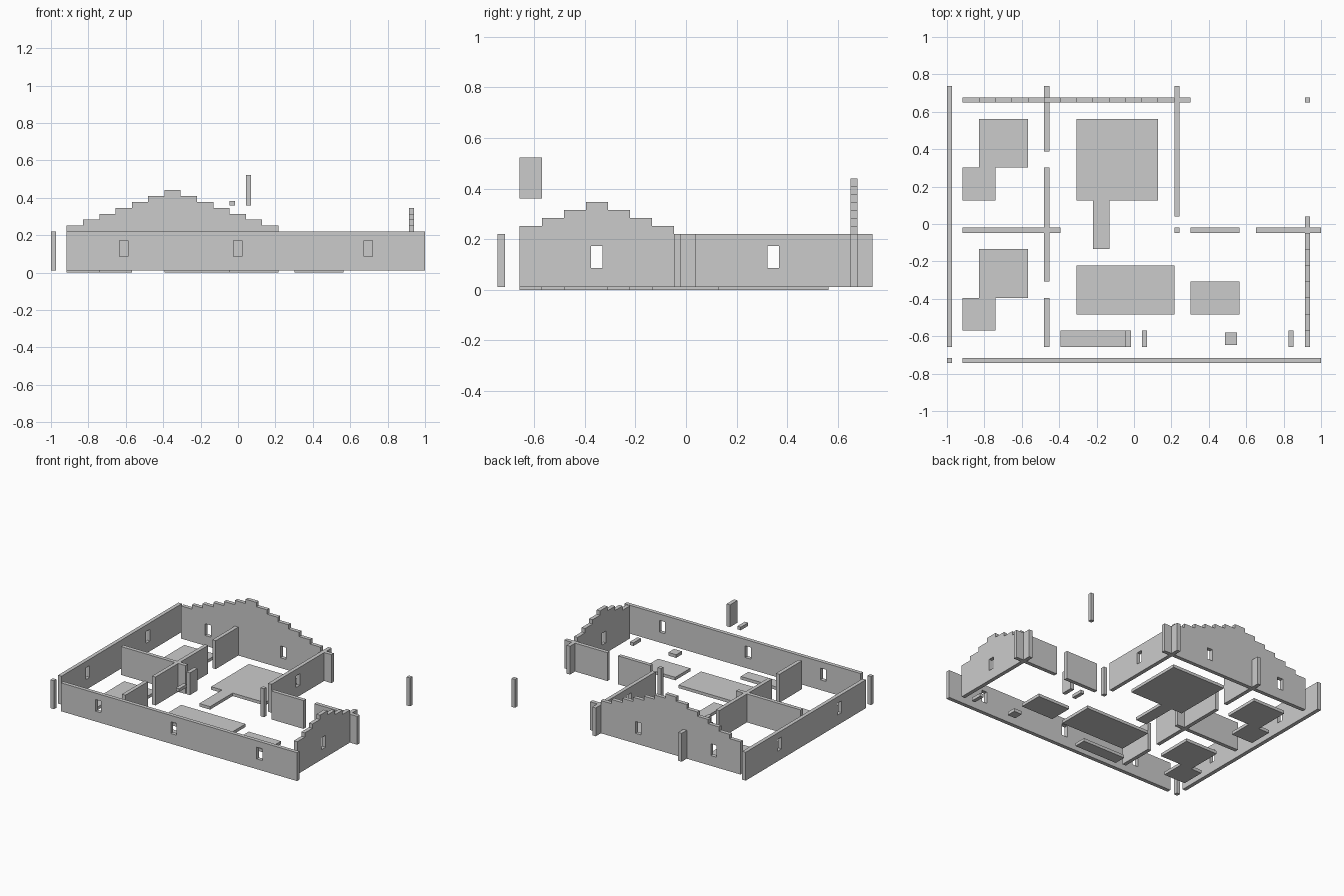
import bpy, bmesh
from mathutils import Matrix

if "Cube" in bpy.data.objects:
    bpy.data.objects.remove(bpy.data.objects["Cube"])

U, T = 0.0871, 0.028           # floor-plan module, wall thickness
Z0, Z1, STEP = 0.012, 0.22, 0.0315


def X(i):
    return -0.916 + i * U - (0.084 - U if i < 0 else 0)


def Y(j):
    return -0.657 + j * U


def link(name, mesh):
    ob = bpy.data.objects.new(name, mesh)
    bpy.context.collection.objects.link(ob)
    return ob


def plate(name, loops, thick, matrix):
    """Extrude a filled 2D outline (extra loops become holes)."""
    cu = bpy.data.curves.new(name, 'CURVE')
    cu.dimensions, cu.fill_mode, cu.extrude = '2D', 'BOTH', thick / 2
    for pts in loops:
        sp = cu.splines.new('POLY')
        sp.points.add(len(pts) - 1)
        for p, (a, b) in zip(sp.points, pts):
            p.co = (a, b, 0, 1)
        sp.use_cyclic_u = True
    tmp = link("outline", cu)
    dg = bpy.context.evaluated_depsgraph_get()
    mesh = bpy.data.meshes.new_from_object(tmp.evaluated_get(dg))
    bpy.data.objects.remove(tmp)
    bm = bmesh.new()
    bm.from_mesh(mesh)
    bmesh.ops.remove_doubles(bm, verts=bm.verts, dist=1e-5)
    bm.transform(matrix)
    bmesh.ops.recalc_face_normals(bm, faces=bm.faces)
    for f in bm.faces:
        f.smooth = False
    bm.to_mesh(mesh)
    bm.free()
    mesh.name = name
    return link(name, mesh)


def rect(a0, b0, a1, b1):
    return [(a0, b0), (a1, b0), (a1, b1), (a0, b1)]


def wall(name, axis, line, start, end, windows=(), gable=0):
    """Wall along x or y between module lines; gable = number of stepped columns."""
    P = X if axis == 'x' else Y
    a0 = P(start)
    a1 = P(end) if end is not None else a0 + T
    outline = [(a0, Z0), (a1, Z0), (a1, Z1)]
    if gable:
        heights = [Z1 + STEP * (min(k, gable - 1 - k) + 1) for k in range(gable)]
        for k in reversed(range(gable)):
            outline += [(P(start + k + 1), heights[k]), (P(start + k), heights[k])]
        if end > start + gable:      # plain wall beyond the gable
            outline.insert(3, (P(start + gable), Z1))
    else:
        outline.append((a0, Z1))
    loops = [outline]
    for w in windows:
        c = P(w + 0.5)
        loops.append(rect(c - 0.0225, 0.087, c + 0.0225, 0.173))
    if axis == 'x':
        m = Matrix(((1, 0, 0, 0), (0, 0, -1, Y(line) + T / 2), (0, 1, 0, 0), (0, 0, 0, 1)))
    else:
        m = Matrix(((0, 0, 1, X(line) + T / 2), (1, 0, 0, 0), (0, 1, 0, 0), (0, 0, 0, 1)))
    return plate(name, loops, T, m)


def slab(name, pts, z0, z1):
    return plate(name, [pts], z1 - z0, Matrix.Translation((0, 0, (z0 + z1) / 2)))


# outer walls
wall("front_wall", 'x', -1, 0, 22, (3, 10, 18))
wall("left_wall", 'y', -1, 0, 16, (3, 11))
wall("back_gable_wall", 'x', 15, 0, 14, (2, 9), gable=13)
wall("right_gable_wall", 'y', 21, 0, 8, (3,), gable=7)

# inner walls
for n, (a, b) in enumerate(((0, 3), (4, 11), (12, 16))):
    wall(f"bedroom_partition_{n + 1}", 'y', 5, a, b)
for n, (a, b) in enumerate(((0, 6), (14, 17), (18, 22))):
    wall(f"cross_wall_{n + 1}", 'x', 7, a, b)
wall("wing_side_wall", 'y', 13, 8, 16, (11,))

# single posts
for name, i, j in (("corner_post", -1, -1), ("inner_post", 13, 7), ("porch_post", 21, 15)):
    wall(name, 'x', j, i, None)
    ob = bpy.data.objects[name]

# floor mats, outlined in module coordinates
mats = {
    "back_bedroom_mat": [(0, 9), (2, 9), (2, 11), (4, 11), (4, 14), (1, 14), (1, 11), (0, 11)],
    "front_bedroom_mat": [(0, 1), (2, 1), (2, 3), (4, 3), (4, 6), (1, 6), (1, 3), (0, 3)],
    "hall_mat": [(8, 6), (9, 6), (9, 9), (12, 9), (12, 14), (7, 14), (7, 9), (8, 9)],
    "living_mat": rect(7, 2, 13, 5),
    "kitchen_mat": rect(14, 2, 17, 4),
    "hearth_mat": rect(6, 0, 10, 1),
}
for name, pts in mats.items():
    slab(name, [(X(i), Y(j)) for i, j in pts], 0, 0.022)

# small slabs and the raised chimney pieces
slab("side_slab", rect(X(20), Y(0), X(20) + T, Y(1)), Z0, 0.035)
slab("square_slab", rect(0.486, Y(0) + 0.01, 0.55, Y(1) - 0.01), Z0, 0.035)
slab("chimney_ledge", rect(X(10), Y(0), X(10) + T, Y(1)), 0.36, 0.383)
slab("chimney_panel", rect(X(11), Y(0), X(11) + T, Y(1)), 0.36, 0.523)
